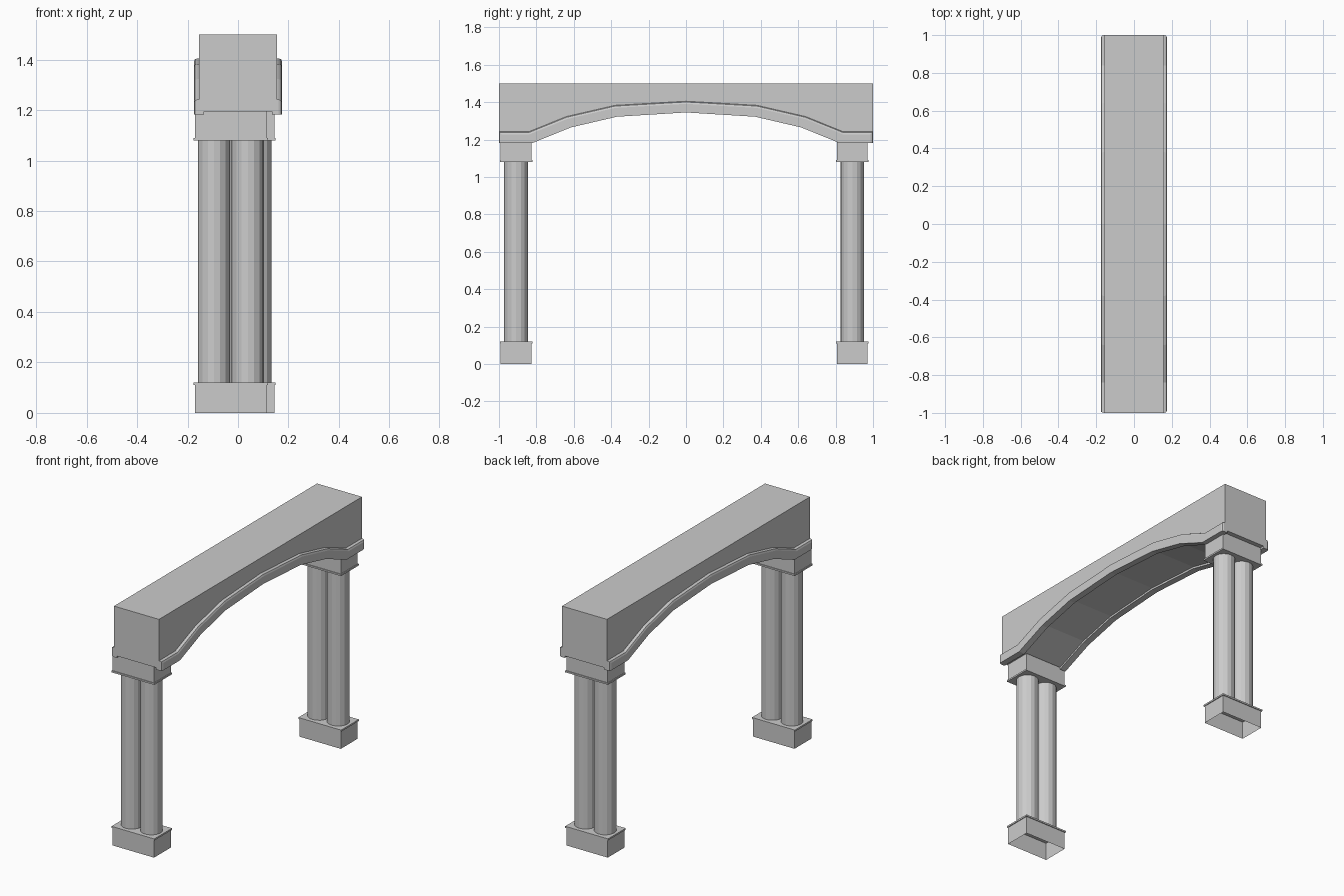
import bpy, bmesh, math
from mathutils import Matrix

if "Cube" in bpy.data.objects:
    bpy.data.objects.remove(bpy.data.objects["Cube"])


def finish(bm, name):
    bmesh.ops.recalc_face_normals(bm, faces=bm.faces)
    me = bpy.data.meshes.new(name)
    bm.to_mesh(me)
    bm.free()
    ob = bpy.data.objects.new(name, me)
    bpy.context.collection.objects.link(ob)
    return ob


def box(name, cx, cy, sx, sy, z0, z1, open_bottom=False):
    bm = bmesh.new()
    bmesh.ops.create_cube(bm, size=1, matrix=Matrix.Translation((cx, cy, (z0 + z1) / 2))
                          @ Matrix.Diagonal((sx, sy, z1 - z0, 1)))
    if open_bottom:
        low = [f for f in bm.faces if f.calc_center_median().z < z0 + 1e-4]
        bmesh.ops.delete(bm, geom=low, context='FACES')
    return finish(bm, name)


def column(name, cx, cy, r, z0, z1):
    bm = bmesh.new()
    bmesh.ops.create_cone(bm, cap_ends=True, segments=16, radius1=r, radius2=r, depth=z1 - z0,
                          matrix=Matrix.Translation((cx, cy, (z0 + z1) / 2)))
    return finish(bm, name)


def strip(name, lower, upper, x0, x1, bevel=0):
    """Extrude the band between two (y, z) lines from x0 to x1."""
    bm = bmesh.new()
    outline = lower + upper[::-1]
    face = bm.faces.new([bm.verts.new((x0, y, z)) for y, z in outline])
    ext = bmesh.ops.extrude_face_region(bm, geom=[face], use_keep_orig=True)
    new = [g for g in ext['geom'] if isinstance(g, bmesh.types.BMVert)]
    bmesh.ops.translate(bm, verts=new, vec=(x1 - x0, 0, 0))
    bmesh.ops.recalc_face_normals(bm, faces=bm.faces)
    if bevel:
        # round the outer top and end edges only
        low = set((round(y, 4), round(z, 4)) for y, z in lower)
        key = lambda v: (round(v.co.y, 4), round(v.co.z, 4))
        edges = [e for e in bm.edges if all(abs(v.co.x - x1) < 1e-4 for v in e.verts)
                 and not all(key(v) in low for v in e.verts)]
        bmesh.ops.bevel(bm, geom=edges, offset=bevel, segments=2, profile=0.5, affect='EDGES')
    return finish(bm, name)


def mirrored(half):
    return half + [(-y, z) for y, z in half[::-1] if y != 0]


# Arch lines, left half up to the crown
lower = mirrored([(-1, 1.182), (-0.82, 1.182), (-0.615, 1.265), (-0.37, 1.322), (0, 1.345)])
upper = mirrored([(-1, 1.242), (-0.84, 1.242), (-0.64, 1.323), (-0.38, 1.383), (0, 1.405)])

# Beam with arched underside
soffit = [(y, z + 0.012) for y, z in lower]
strip("arch_beam", soffit, [(-1, 1.5), (1, 1.5)], -0.155, 0.155)

# Raised moulding following the arch on both faces
for side, s in (("left", -1), ("right", 1)):
    strip("arch_trim_" + side, lower, upper, s * 0.135, s * 0.175, 0.014)

# Paired columns with plinth and capital at each end
for end, cx, cy in (("front", -0.028, -0.908), ("back", 0.002, 0.889)):
    box(end + "_plinth", cx, cy, 0.285, 0.165, 0, 0.112, True)
    box(end + "_plinth_lip", cx, cy, 0.295, 0.175, 0.11, 0.12)
    for i, dx in enumerate((-0.067, 0.067)):
        column(f"{end}_column_{i + 1}", cx + dx, cy, 0.064, 0.115, 1.085)
    box(end + "_capital_lip", cx, cy, 0.295, 0.175, 1.08, 1.09)
    box(end + "_capital", cx, cy, 0.285, 0.165, 1.088, 1.194)
